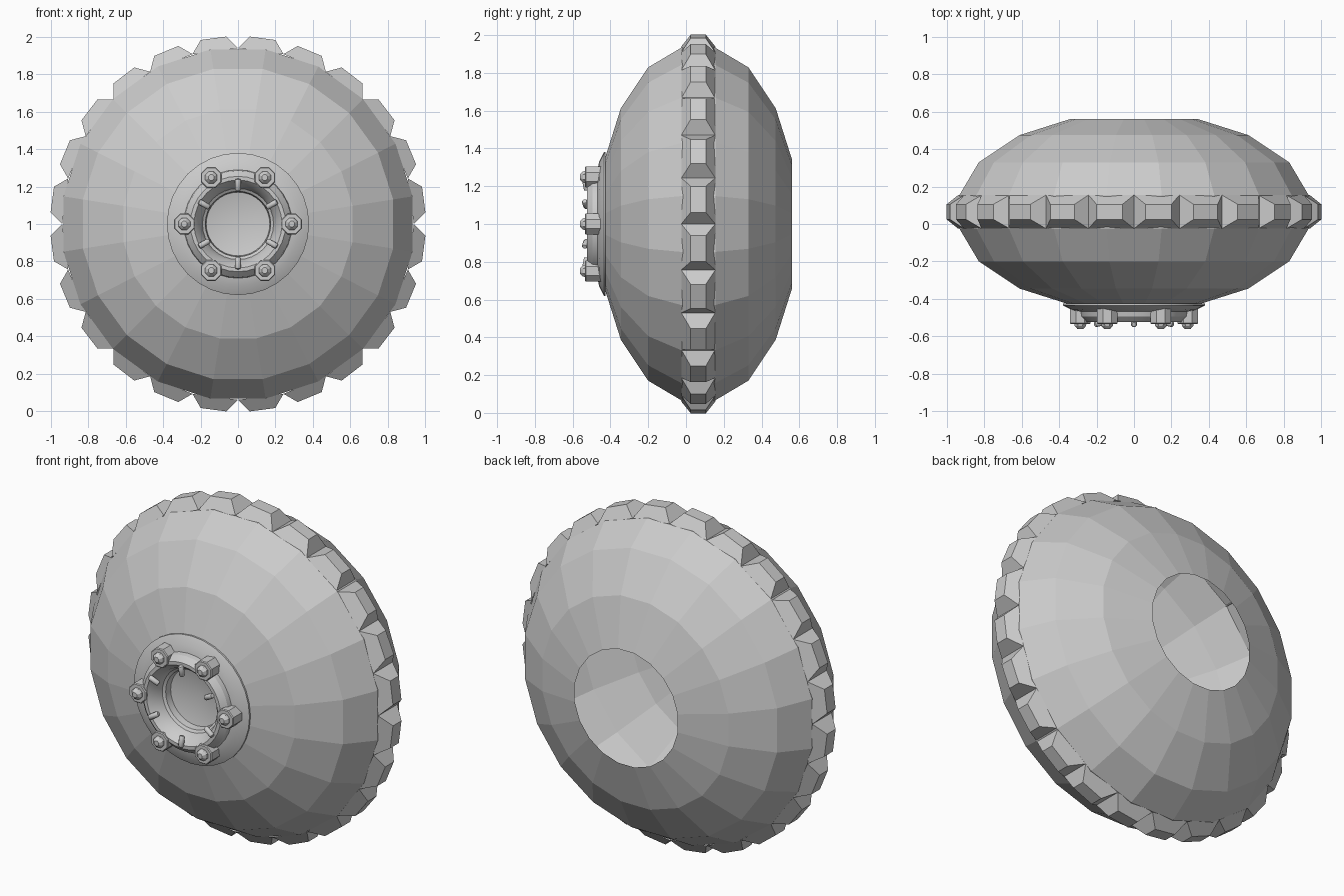
import bpy, bmesh
from math import sin, cos, pi, radians
from mathutils import Vector

if "Cube" in bpy.data.objects:
    bpy.data.objects.remove(bpy.data.objects["Cube"])

CENTRE_Z = 1.0


def polar(r, a, y):
    """Point at radius r and angle a (clockwise from the top) about the axle."""
    return Vector((r * sin(a), y, CENTRE_Z + r * cos(a)))


def make_object(name, bm, smooth=None):
    bmesh.ops.recalc_face_normals(bm, faces=bm.faces)
    mesh = bpy.data.meshes.new(name)
    bm.to_mesh(mesh)
    bm.free()
    obj = bpy.data.objects.new(name, mesh)
    bpy.context.collection.objects.link(obj)
    if smooth:
        bpy.ops.object.select_all(action='DESELECT')
        obj.select_set(True)
        bpy.context.view_layer.objects.active = obj
        bpy.ops.object.shade_smooth_by_angle(angle=radians(smooth))
    return obj


def lathe(bm, profile, sides, offset=0.0):
    """Spin (radius, y) points around the axle; radius 0 makes a centre point."""
    rings = []
    for r, y in profile:
        if r == 0:
            rings.append([bm.verts.new(polar(0, 0, y))] * sides)
        else:
            rings.append([bm.verts.new(polar(r, offset + 2 * pi * i / sides, y))
                          for i in range(sides)])
    for a, b in zip(rings, rings[1:]):
        for i in range(sides):
            j = (i + 1) % sides
            bm.faces.new(list(dict.fromkeys((a[i], a[j], b[j], b[i]))))


def rod(bm, start, end, radii, sides):
    """Capped rod from start to end, with radii given as (fraction, radius)."""
    axis = end - start
    u = axis.orthogonal().normalized()
    v = axis.normalized().cross(u)
    rings = [[bm.verts.new(start + axis * t + r * (u * cos(2 * pi * (i + .5) / sides)
                                                   + v * sin(2 * pi * (i + .5) / sides)))
              for i in range(sides)] for t, r in radii]
    for a, b in zip(rings, rings[1:]):
        for i in range(sides):
            j = (i + 1) % sides
            bm.faces.new((a[i], a[j], b[j], b[i]))
    bm.faces.new(rings[0])
    bm.faces.new(rings[-1])


# Tyre shell: faceted, symmetric about y = 0.065, open at the back
MID = 0.065
half = [(0.343, 0.497), (0.62, 0.41), (0.84, 0.265), (0.945, 0.09)]
bm = bmesh.new()
lathe(bm, [(r, MID + d) for r, d in half] + [(r, MID - d) for r, d in reversed(half)],
      20, pi / 20)
make_object("tyre_shell", bm)

# Tread lugs: each segment of the outer band rises to a smaller flat top
bm = bmesh.new()
LUGS = 24
step = 2 * pi / LUGS
for i in range(LUGS):
    a = (i + 0.5) * step
    base = [bm.verts.new(polar(0.94, a + s * step / 2, MID + t * 0.09))
            for s, t in ((-1, -1), (1, -1), (1, 1), (-1, 1))]
    top = [bm.verts.new(polar(1.004, a + s * step * 0.265, MID + t * 0.04))
           for s, t in ((-1, -1), (1, -1), (1, 1), (-1, 1))]
    bm.faces.new(top)
    for k in range(4):
        n = (k + 1) % 4
        bm.faces.new((base[k], base[n], top[n], top[k]))
bmesh.ops.remove_doubles(bm, verts=bm.verts, dist=0.0005)
make_object("tread_lugs", bm)

# Hub: flange, raised ring and hollow centre
bm = bmesh.new()
lathe(bm, [(0.38, -0.425), (0.38, -0.435), (0.33, -0.46), (0.29, -0.468),
           (0.285, -0.495), (0.255, -0.525), (0.235, -0.525), (0.205, -0.49),
           (0.19, -0.44), (0.175, -0.43), (0.17, -0.39), (0, -0.35)], 32)
make_object("hub", bm, 30)

# Bolt bosses with domed nuts, and slanted pins between them
bosses, nuts, pins = bmesh.new(), bmesh.new(), bmesh.new()
for i in range(6):
    a = pi / 2 + i * pi / 3
    rod(bosses, polar(0.287, a, -0.44), polar(0.287, a, -0.535),
        [(0, 0.06), (0.95, 0.06), (1, 0.055)], 8)
    rod(nuts, polar(0.287, a, -0.53), polar(0.287, a, -0.562),
        [(0, 0.036), (0.5, 0.032), (1, 0.016)], 8)
    b = a + pi / 6
    rod(pins, polar(0.24, b, -0.537), polar(0.178, b, -0.525),
        [(0, 0.012), (0.1, 0.016), (0.9, 0.016), (1, 0.012)], 8)
make_object("bolt_bosses", bosses)
make_object("bolt_nuts", nuts)
make_object("hub_pins", pins, 40)
